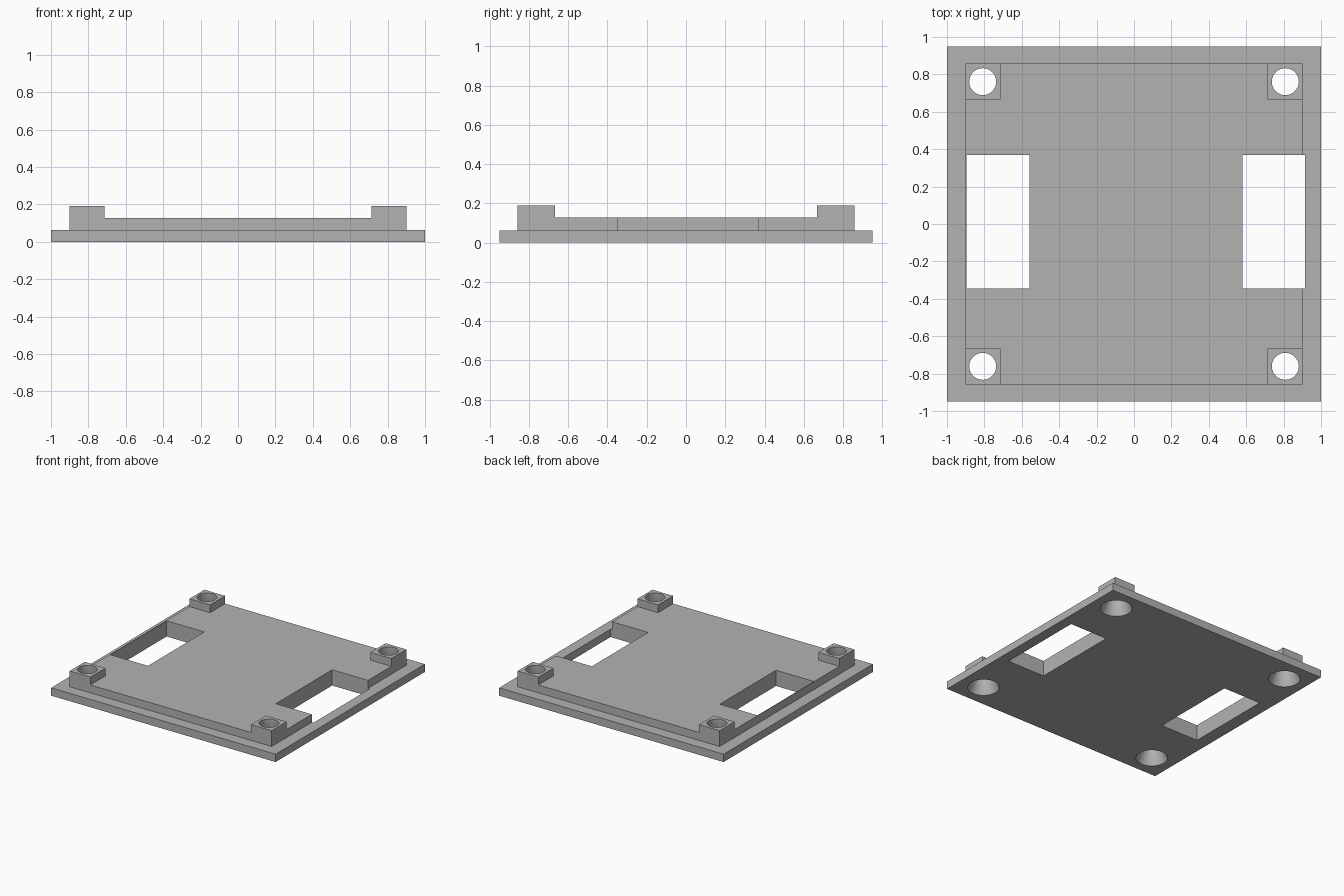
import bpy, bmesh, math
from mathutils import Matrix, Vector

cube = bpy.data.objects.get("Cube")
if cube:
    bpy.data.objects.remove(cube, do_unlink=True)

grey = bpy.data.materials.new("plain_grey")
grey.use_nodes = True
colour = (0.45, 0.45, 0.45, 1)
grey.diffuse_color = colour
grey.node_tree.nodes["Principled BSDF"].inputs["Base Color"].default_value = colour


def finish(name, bm):
    mesh = bpy.data.meshes.new(name)
    bm.to_mesh(mesh)
    bm.free()
    mesh.materials.append(grey)
    obj = bpy.data.objects.new(name, mesh)
    bpy.context.collection.objects.link(obj)
    return obj


def box(name, low, high):
    low, high = Vector(low), Vector(high)
    bm = bmesh.new()
    bmesh.ops.create_cube(bm, size=1, matrix=Matrix.Translation((low + high) / 2)
                          @ Matrix.Diagonal((high - low).to_4d()))
    return finish(name, bm)


def lathe(name, x, y, profile, sides=48):
    """Closed solid turned about the vertical through (x, y)."""
    bm = bmesh.new()
    rings = [[bm.verts.new((x + r * math.cos(math.tau * i / sides),
                            y + r * math.sin(math.tau * i / sides), z))
              for i in range(sides)] for r, z in profile]
    for a, b in zip(rings, rings[1:]):
        for i in range(sides):
            j = (i + 1) % sides
            bm.faces.new((a[i], a[j], b[j], b[i]))
    bm.faces.new(rings[0][::-1])
    bm.faces.new(rings[-1])
    return finish(name, bm)


def combine(body, tool, operation):
    mod = body.modifiers.new(operation.lower(), 'BOOLEAN')
    mod.operation, mod.solver, mod.object = operation, 'EXACT', tool
    bpy.context.view_layer.objects.active = body
    bpy.ops.object.modifier_apply(modifier=mod.name)
    bpy.data.objects.remove(tool, do_unlink=True)


BASE, PLATE, POST = 0.063, 0.127, 0.19
corners = [(sx, sy) for sx in (-1, 1) for sy in (-1, 1)]

# Base flange with the raised panel
body = box("mounting_plate", (-1, -0.95, 0), (1, 0.95, BASE))
combine(body, box("raised_panel", (-0.9, -0.857, 0.03), (0.9, 0.857, PLATE)), 'UNION')

# Corner posts
for sx, sy in corners:
    xs = sorted((sx * 0.715, sx * 0.9))
    ys = sorted((sy * 0.666, sy * 0.857))
    combine(body, box("corner_post", (xs[0], ys[0], 0.04), (xs[1], ys[1], POST)), 'UNION')

# Screw holes that widen towards the underside
for sx, sy in corners:
    profile = [(0.126, -0.02), (0.117, 0), (0.072, 0.1), (0.072, 0.25)]
    combine(body, lathe("screw_hole", sx * 0.809, sy * 0.761, profile), 'DIFFERENCE')

# Side slots: the left one breaks through the panel edge, the right one leaves a thin lip
for x0, x1 in ((-0.896, -0.56), (0.58, 0.915)):
    combine(body, box("side_slot", (x0, -0.346, -0.1), (x1, 0.37, 0.3)), 'DIFFERENCE')

# Smooth hole walls, sharp edges elsewhere
bpy.ops.object.select_all(action='DESELECT')
body.select_set(True)
bpy.context.view_layer.objects.active = body
bpy.ops.object.shade_smooth_by_angle(angle=math.radians(30))
